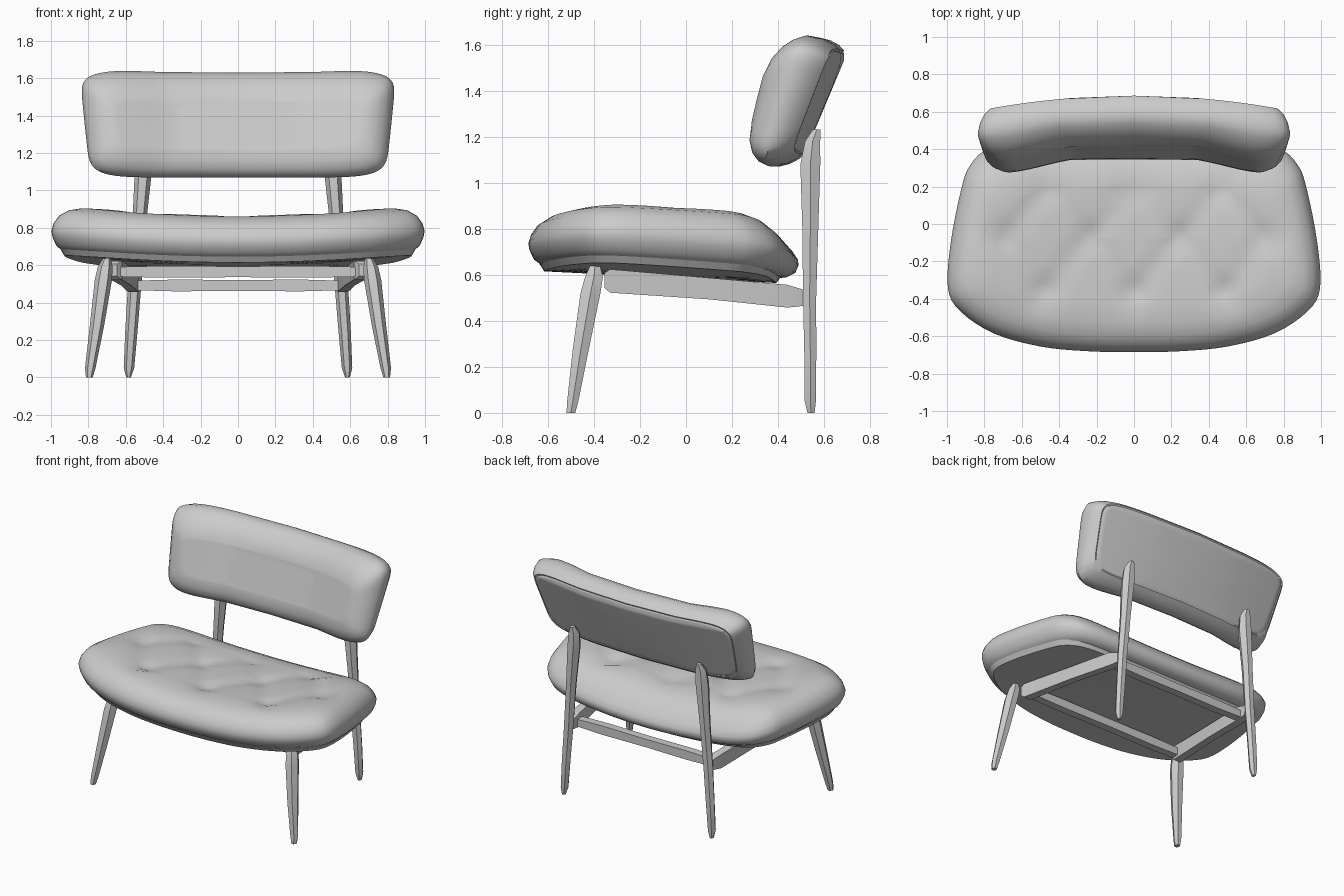
import bpy, math
from mathutils import Vector

cube = bpy.data.objects.get("Cube")
if cube:
    bpy.data.objects.remove(cube)

grey = bpy.data.materials.new("plain grey")
grey.use_nodes = True
COLOUR = (0.6, 0.6, 0.6, 1)
grey.diffuse_color = COLOUR
grey.node_tree.nodes["Principled BSDF"].inputs["Base Color"].default_value = COLOUR


def loft(name, rings, angle):
    """Skin a list of equal closed rings and cap both ends."""
    n = len(rings[0])
    verts = [v for ring in rings for v in ring]
    faces = [(r * n + i, r * n + (i + 1) % n, (r + 1) * n + (i + 1) % n, (r + 1) * n + i)
             for r in range(len(rings) - 1) for i in range(n)]
    faces += [tuple(range(n))[::-1], tuple(range(len(verts) - n, len(verts)))]
    mesh = bpy.data.meshes.new(name)
    mesh.from_pydata(verts, [], faces)
    mesh.materials.append(grey)
    obj = bpy.data.objects.new(name, mesh)
    bpy.context.collection.objects.link(obj)
    bpy.ops.object.select_all(action='DESELECT')
    obj.select_set(True)
    bpy.context.view_layer.objects.active = obj
    bpy.ops.object.mode_set(mode='EDIT')
    bpy.ops.mesh.select_all(action='SELECT')
    bpy.ops.mesh.normals_make_consistent(inside=False)
    bpy.ops.object.mode_set(mode='OBJECT')
    bpy.ops.object.shade_smooth_by_angle(angle=math.radians(angle))


def cushion(name, outline, centre, half, rings, place, angle=35):
    """Rings are (inset, scale, height) copies of the outline, placed in space."""
    result = []
    for inset, scale, h in rings:
        k = [(1 - inset / half[a]) * scale for a in (0, 1)]
        result.append([place(centre[0] + (p[0] - centre[0]) * k[0],
                             centre[1] + (p[1] - centre[1]) * k[1], h) for p in outline])
    loft(name, result, angle)


def strut(name, axis, sections, sides=6, turn=0.0):
    """Tapered bar along one axis; sections are (x, y, z, radius a, radius b)."""
    a, b = [i for i in range(3) if i != axis]
    rings = []
    for x, y, z, ra, rb in sections:
        ring = []
        for i in range(sides):
            t = math.tau * i / sides + turn
            v = Vector((x, y, z))
            v[a] += ra * math.cos(t)
            v[b] += rb * math.sin(t)
            ring.append(v)
        rings.append(ring)
    loft(name, rings, 25)


def spline(points, steps):
    out = []
    n = len(points)
    for i in range(n):
        p0, p1, p2, p3 = [Vector(points[(i + k) % n]) for k in (-1, 0, 1, 2)]
        for s in range(steps):
            t = s / steps
            out.append(0.5 * (2 * p1 + (p2 - p0) * t + (2 * p0 - 5 * p1 + 4 * p2 - p3) * t * t
                              + (3 * p1 - p0 - 3 * p2 + p3) * t ** 3))
    return out


def smooth(t):
    t = max(0, min(1, t))
    return t * t * (3 - 2 * t)


# Seat plan, wide at the front and narrower at the back
half_plan = [(0, -.685), (.25, -.68), (.5, -.655), (.75, -.585), (.93, -.465), (.995, -.34),
             (.98, -.1), (.925, .18), (.875, .31), (.76, .4), (.5, .445), (0, .465)]
plan = spline(half_plan + [(-x, y) for x, y in half_plan[-2:0:-1]], 4)

# Tufting buttons in staggered rows
buttons = [(x, y) for y, row in ((.19, (-.46, 0, .46)), (-.07, (-.7, -.24, .24, .7)),
                                 (-.36, (-.48, 0, .48))) for x in row]
creases = [(Vector(p), Vector(q)) for p in buttons for q in buttons
           if p[1] > q[1] and .1 < abs(p[0] - q[0]) < .3 and p[1] - q[1] < .35]


def tuft(x, y):
    p = Vector((x, y))
    dip = sum(.018 * math.exp(-((x - u) ** 2 + (y - v) ** 2) / .006) for u, v in buttons)
    near = 1.0
    for a, b in creases:
        t = max(0, min(1, (p - a).dot(b - a) / (b - a).length_squared))
        near = min(near, (p - a - t * (b - a)).length)
    return dip + .01 * math.exp(-(near / .07) ** 2)


def seat_base(x, y):
    return .602 - .05 * y + .06 * x * x


def seat_point(x, y, h):
    low = seat_base(x, y)
    high = .864 + .075 * x * x - .035 * (y + .4) - .8 * max(0, y - .22) ** 2
    z = low + (high - low) * h - tuft(x, y) * smooth((h - .85) / .15)
    return (x, y + (.05 - .07 * h) * max(0, y / .46) ** 3, z)


inner = [(.25, 1 - i / 24, 1) for i in range(24)]
cushion("seat_cushion", plan, (0, -.12), (.99, .57),
        [(.1, .1, 0), (.1, 1, 0), (.06, 1, .03), (.025, 1, .13), (.005, 1, .3), (0, 1, .42),
         (.012, 1, .58), (.04, 1, .75), (.09, 1, .89), (.16, 1, .97)] + inner, seat_point, 60)

# Thin board under the seat
cushion("seat_board", plan, (0, -.12), (.99, .57),
        [(.07, .03, -.018), (.07, .5, -.018), (.07, 1, -.018), (.05, 1, .012),
         (.07, .5, .012), (.07, .03, .012)],
        lambda x, y, h: (x, y, seat_base(x, y) + h))

# Backrest: rounded outline, wings bent forward, leaning back
rest = []
for i in range(96):
    t = math.tau * i / 96
    c, s = math.cos(t), math.sin(t)
    v = math.copysign(abs(s) ** .27, s)
    u = math.copysign(abs(c) ** .27, c)
    rest.append((u * (.82 + .03 * v), 1.35 + .28 * v))


def rest_point(x, z, h):
    wing = .5 * (max(0, min(1, (abs(x) - .33) / .34)) + smooth((abs(x) - .28) / .42))
    front = .345 + .27 * (z - 1.2) - .08 * wing
    back = .55 + .42 * (min(z, 1.53) - 1.2) - .065 * (x / .75) ** 2
    return (x, front + (back - front) * h, z + .03 * wing * (z - 1.15))


steps = [i / 24 for i in range(1, 25)]
cushion("backrest", rest, (0, 1.35), (.83, .28),
        [(.15, max(s, .02), 0) for s in [0] + steps]
        + [(.09, 1, .06), (.045, 1, .18), (.015, 1, .34), (0, 1, .52), (.012, 1, .74), (.032, 1, .9),
           (.055, 1, .99), (.063, 1, .975)]
        + [(.067, max(s, .02), .99) for s in steps[::-1] + [0]], rest_point, 45)

# Legs and side rails, mirrored
for side, label in ((1, "left"), (-1, "right")):
    strut("front_leg_" + label, 2,
          [(side * x, y, z, a, b) for x, y, z, a, b in
           ((.795, -.5, 0, .018, .022), (.79, -.492, .05, .028, .028), (.755, -.458, .27, .038, .04),
            (.72, -.415, .52, .046, .05), (.71, -.4, .59, .04, .045), (.7, -.395, .64, .02, .025))])
    strut("rear_leg_" + label, 2,
          [(side * x, y, z, a, b) for x, y, z, a, b in
           ((.585, .543, 0, .012, .018), (.583, .54, .05, .028, .028), (.57, .54, .25, .033, .03),
            (.552, .537, .5, .036, .033), (.53, .54, .8, .036, .04), (.508, .54, 1.08, .045, .05),
            (.502, .55, 1.18, .042, .038), (.5, .568, 1.23, .018, .02))])
    strut("side_rail_" + label, 1,
          [(side * x, y, z, a, b) for x, y, z, a, b in
           ((.665, -.355, .575, .025, .045), (.65, -.33, .573, .042, .072), (.6, .1, .54, .038, .066),
            (.56, .44, .507, .04, .07), (.55, .51, .5, .025, .05))], 4, math.pi / 4)

# Cross rails
for name, w, y, z, rz in (("front_rail", .66, -.31, .565, .045), ("rear_rail", .55, .44, .492, .045)):
    strut(name, 0, [(x * w, y, z, .04, rz * k) for x, k in
                    ((-1, .8), (-.6, 1), (0, .9), (.6, 1), (1, .8))], 4, math.pi / 4)
